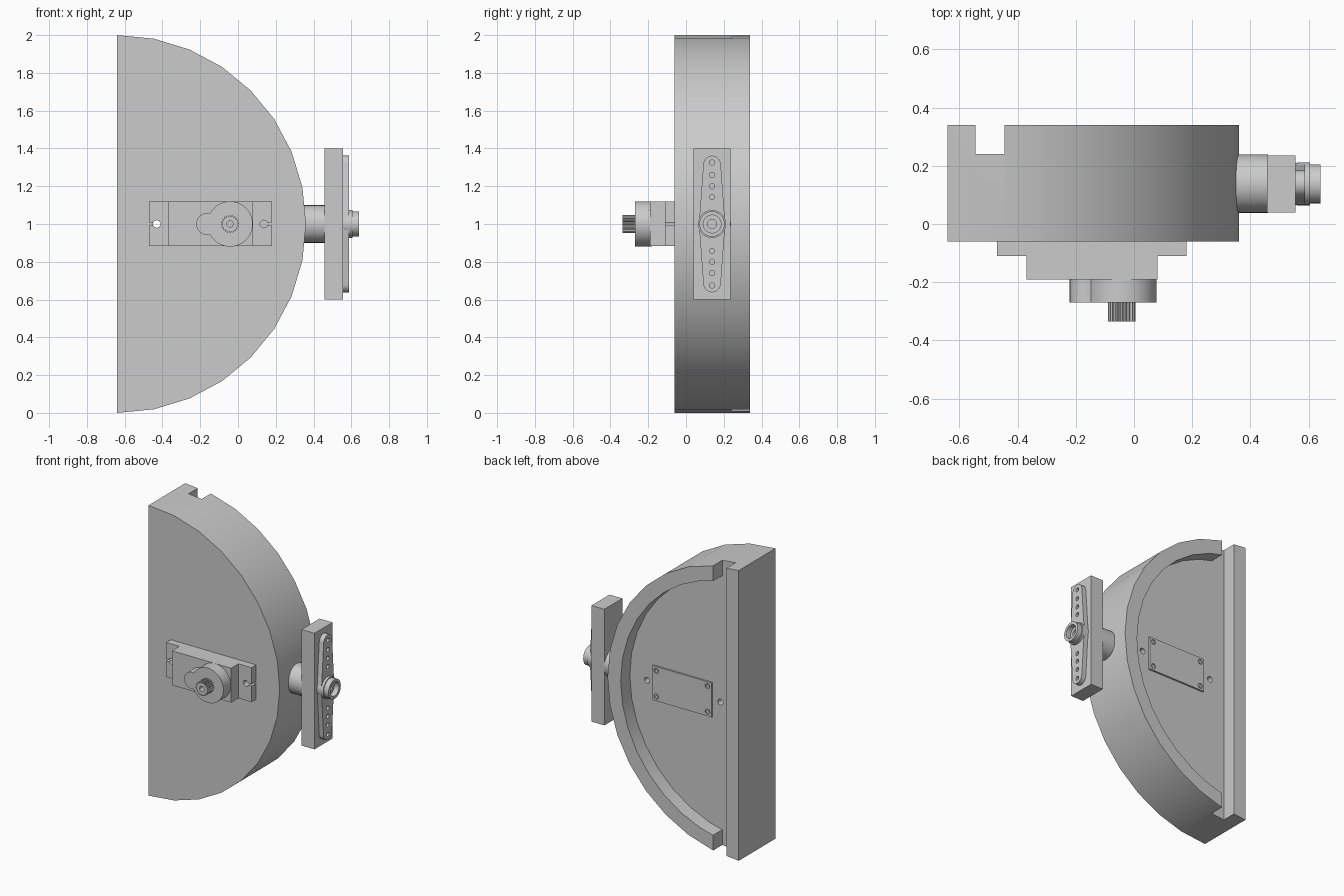
import bpy, bmesh
from math import sin, cos, pi, acos, radians

if "Cube" in bpy.data.objects:
    bpy.data.objects.remove(bpy.data.objects["Cube"])

grey = bpy.data.materials.new("light grey")
grey.use_nodes = True
grey.diffuse_color = (0.6, 0.6, 0.6, 1)
grey.node_tree.nodes["Principled BSDF"].inputs["Base Color"].default_value = (0.6, 0.6, 0.6, 1)


def prism(name, outline, axis, start, end):
    """Extrude a 2D outline (other two axes, in order) along x or y."""
    bm = bmesh.new()

    def place(p, t):
        return (t, p[0], p[1]) if axis == "x" else (p[0], t, p[1])
    low = [bm.verts.new(place(p, start)) for p in outline]
    high = [bm.verts.new(place(p, end)) for p in outline]
    bm.faces.new(low)
    bm.faces.new(high[::-1])
    n = len(outline)
    for i in range(n):
        j = (i + 1) % n
        bm.faces.new((low[j], low[i], high[i], high[j]))
    bmesh.ops.recalc_face_normals(bm, faces=bm.faces)
    mesh = bpy.data.meshes.new(name)
    bm.to_mesh(mesh)
    bm.free()
    mesh.materials.append(grey)
    obj = bpy.data.objects.new(name, mesh)
    bpy.context.collection.objects.link(obj)
    return obj


def arc(cx, cz, r, a0, a1, steps):
    return [(cx + r * cos(a0 + (a1 - a0) * i / steps),
             cz + r * sin(a0 + (a1 - a0) * i / steps)) for i in range(steps + 1)]


def rect(a0, a1, z0, z1):
    return [(a0, z0), (a1, z0), (a1, z1), (a0, z1)]


def rod(name, c, r, axis, start, end, sides=32):
    return prism(name, arc(c, 1, r, 0, 2 * pi, sides)[:-1], axis, start, end)


def rod_at(c, z, r, axis, start, end, sides=16):
    return prism("cutter", arc(c, z, r, 0, 2 * pi, sides)[:-1], axis, start, end)


def combine(obj, other, operation="DIFFERENCE"):
    mod = obj.modifiers.new("combine", "BOOLEAN")
    mod.operation = operation
    mod.solver = "EXACT"
    mod.object = other
    bpy.context.view_layer.objects.active = obj
    bpy.ops.object.modifier_apply(modifier=mod.name)
    bpy.data.objects.remove(other)


FLAT = -0.64            # flat side of the half disc
MID = 0.138             # y of the side arm
SHAFT = -0.042          # x of the motor shaft
BODY = (-0.37, 0.08)    # motor body in x
LOW, HIGH = 0.883, 1.12  # motor body in z

# Half disc with a raised back rim, a slot and two screw holes
shell = prism("half_disc", arc(FLAT, 1, 1, -pi / 2, pi / 2, 16), "y", -0.06, 0.34)
limit = acos(0.14 / 0.9)
combine(shell, prism("cutter", arc(FLAT, 1, 0.9, -limit, limit, 16), "y", 0.24, 0.4))
combine(shell, prism("cutter", rect(-0.545, -0.445, -0.1, 2.1), "y", 0.24, 0.4))
combine(shell, prism("cutter", rect(BODY[0], BODY[1], LOW, HIGH), "y", -0.1, 0.3))
combine(shell, rod_at(-0.43, 1, 0.02, "y", -0.1, 0.3))
combine(shell, rod_at(0.13, 1, 0.02, "y", -0.055, 0.3))

# Motor mounting tabs with keyhole slots
tabs = prism("motor_tabs", rect(-0.47, 0.18, LOW, HIGH), "y", -0.11, -0.06)
for hole, edge in ((-0.43, -0.48), (0.137, 0.19)):
    combine(tabs, rod_at(hole, 1, 0.02, "y", -0.2, 0))
    combine(tabs, prism("cutter", rect(min(hole, edge), max(hole, edge), 0.993, 1.007),
                        "y", -0.2, 0))

# Motor body and rear cover with corner screws
prism("motor_body", rect(*BODY, LOW, HIGH), "y", -0.19, 0.235)
cover = prism("motor_cover", rect(*BODY, LOW, HIGH), "y", 0.235, 0.252)
for x in (BODY[0] + 0.03, BODY[1] - 0.03):
    for z in (LOW + 0.03, HIGH - 0.03):
        combine(cover, rod_at(x, z, 0.018, "y", 0.244, 0.3))
        screw = rod_at(x, z, 0.011, "y", 0.24, 0.25)
        screw.name = "cover_screw"

# Gear housing
housing = rod("gear_housing", SHAFT, 0.12, "y", -0.27, -0.18, 40)
combine(housing, rod_at(-0.163, 1, 0.058, "y", -0.27, -0.18, 24), "UNION")

# Toothed output shaft with a bored end
teeth = 20
outline = []
for i in range(teeth * 4):
    r = 0.048 if i % 4 < 2 else 0.041
    a = 2 * pi * i / (teeth * 4)
    outline.append((SHAFT + r * cos(a), 1 + r * sin(a)))
shaft = prism("output_shaft", outline, "y", -0.335, -0.26)
combine(shaft, rod_at(SHAFT, 1, 0.017, "y", -0.4, -0.285))

# Side stub and arm block
rod("side_stub", MID, 0.1, "x", 0.3, 0.46)
prism("arm_block", rect(MID - 0.098, MID + 0.098, 0.6, 1.4), "x", 0.457, 0.555)

# Tapered horn with rows of holes
tip, tip_r, lean = 0.316, 0.046, radians(5)
horn = prism("horn",
             arc(MID, 1 + tip, tip_r, lean, pi - lean, 12)
             + arc(MID, 1, 0.072, pi - 0.35, pi + 0.35, 6)
             + arc(MID, 1 - tip, tip_r, pi + lean, 2 * pi - lean, 12)
             + arc(MID, 1, 0.072, -0.35, 0.35, 6), "x", 0.55, 0.588)
for offset in (0.143, 0.2, 0.26, 0.325):
    for side in (-1, 1):
        combine(horn, rod_at(MID, 1 + side * offset, 0.014, "x", 0.558, 0.7))

# Stepped hub with a bored centre
hub = rod("horn_hub", MID, 0.067, "x", 0.58, 0.64)
combine(hub, rod_at(MID, 1, 0.047, "x", 0.605, 0.7, 32))
combine(hub, rod_at(MID, 1, 0.024, "x", 0.59, 0.7, 24))
rod("hub_collar", MID, 0.074, "x", 0.56, 0.605)
combine(bpy.data.objects["hub_collar"], rod_at(MID, 1, 0.06, "x", 0.585, 0.7, 32))

# Smooth round walls, keep hard edges
bpy.ops.object.select_all(action="DESELECT")
for obj in bpy.context.scene.objects:
    if obj.type == "MESH" and grey.name in obj.data.materials:
        obj.select_set(True)
        bpy.context.view_layer.objects.active = obj
bpy.ops.object.shade_smooth_by_angle(angle=radians(30))
